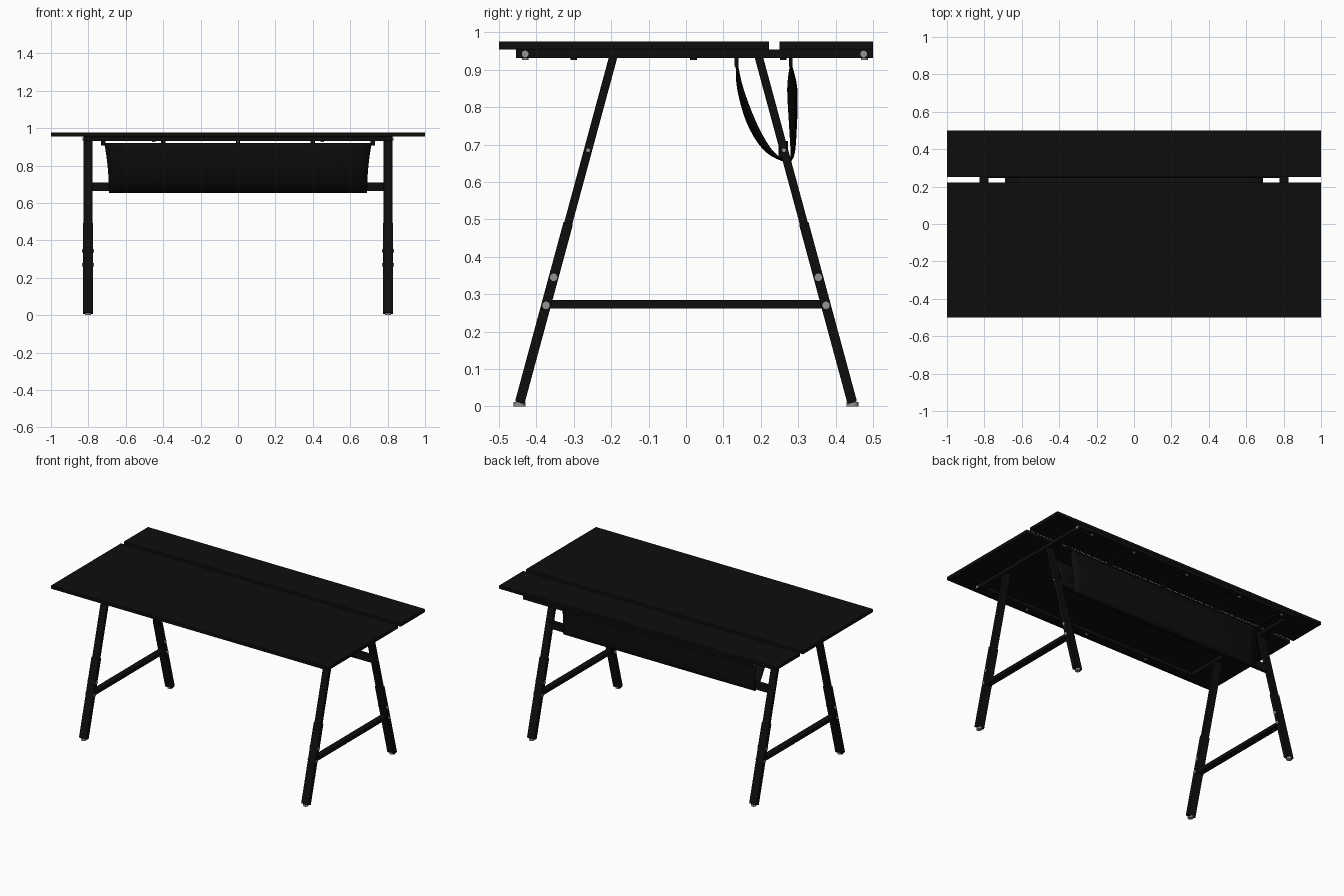
import bpy, bmesh, math
from mathutils import Vector, Matrix

cube = bpy.data.objects.get("Cube")
if cube:
    bpy.data.objects.remove(cube, do_unlink=True)


def material(name, value, rough):
    m = bpy.data.materials.new(name)
    m.use_nodes = True
    colour = (value, value, value, 1)
    m.diffuse_color = colour
    node = next(n for n in m.node_tree.nodes if n.type == 'BSDF_PRINCIPLED')
    node.inputs["Base Color"].default_value = colour
    node.inputs["Roughness"].default_value = rough
    return m


BLACK = material("black", 0.004, 0.6)
STEEL = material("steel grey", 0.3, 0.4)


def finish(name, bm, mat, smooth=False):
    mesh = bpy.data.meshes.new(name)
    bm.to_mesh(mesh)
    bm.free()
    mesh.materials.append(mat)
    ob = bpy.data.objects.new(name, mesh)
    bpy.context.collection.objects.link(ob)
    if smooth:
        for p in mesh.polygons:
            p.use_smooth = True
    return ob


def box(name, lo, hi, mat=BLACK, bevel=0.002):
    lo, hi = Vector(lo), Vector(hi)
    bm = bmesh.new()
    bmesh.ops.create_cube(bm, size=1, matrix=Matrix.Translation((lo + hi) / 2)
                          @ Matrix.Diagonal((*(hi - lo), 1)))
    ob = finish(name, bm, mat)
    if bevel:
        mod = ob.modifiers.new("soft edges", 'BEVEL')
        mod.width = bevel
        mod.segments = 2
    return ob


def beam(name, a, b, width, depth):
    """Rectangular tube leaning in the YZ plane."""
    a, b = Vector(a), Vector(b)
    ob = box(name, (-width / 2, -depth / 2, -(b - a).length / 2),
             (width / 2, depth / 2, (b - a).length / 2))
    ob.location = (a + b) / 2
    ob.rotation_euler.x = -math.atan2(b.y - a.y, b.z - a.z)
    return ob


def disc(name, centre, radius, height, axis, mat):
    bm = bmesh.new()
    turn = Matrix.Rotation(math.pi / 2, 4, 'Y') if axis == 'X' else Matrix()
    bmesh.ops.create_cone(bm, cap_ends=True, segments=20, radius1=radius, radius2=radius,
                          depth=height, matrix=Matrix.Translation(centre) @ turn)
    return finish(name, bm, mat)


# Worktop and rear shelf strip
box("main_tabletop", (-1, -0.5, 0.954), (1, 0.222, 0.976))
box("rear_tabletop", (-1, 0.25, 0.954), (1, 0.5, 0.976))

# Rails below the tops
box("front_rail", (-0.825, -0.455, 0.931), (0.825, -0.405, 0.954))
box("rear_rail", (-0.825, 0.45, 0.931), (0.825, 0.5, 0.954))
for x in (-0.72, -0.4, 0, 0.4, 0.72):
    box("shelf_strap", (x - 0.01, 0.26, 0.945), (x + 0.01, 0.46, 0.954), bevel=0)
    disc("rear_rail_bolt", (x, 0.477, 0.929), 0.009, 0.006, 'Z', STEEL)
    # Hooks that carry the sling
    for y in (0.135, 0.28):
        box("sling_hook", (x - 0.012, y - 0.005, 0.908), (x + 0.012, y + 0.005, 0.954), bevel=0)
for x in (-0.45, 0, 0.45):
    disc("front_rail_bolt", (x, -0.43, 0.929), 0.009, 0.006, 'Z', STEEL)

LEG_TOP, LEG_FOOT = Vector((0, 0.193, 0.94)), Vector((0, 0.445, 0.008))


def on_leg(z):
    return LEG_FOOT.lerp(LEG_TOP, (z - LEG_FOOT.z) / (LEG_TOP.z - LEG_FOOT.z))


# Two trestles
for sx, side in ((1, "left"), (-1, "right")):
    x = sx * 0.802
    box(side + "_side_rail", (x - 0.025, -0.455, 0.931), (x + 0.025, 0.5, 0.954))
    for y in (-0.3, 0.02, 0.26):
        disc(side + "_side_rail_bolt", (x, y, 0.929), 0.009, 0.006, 'Z', BLACK)
    for y in (-0.43, 0.475):
        disc(side + "_rail_end_bolt", (x + sx * 0.026, y, 0.942), 0.009, 0.005, 'X', STEEL)
    box(side + "_stretcher", (x - 0.02, -0.37, 0.261), (x + 0.02, 0.37, 0.284))
    for sy, end in ((1, "rear"), (-1, "front")):
        def place(z):
            p = on_leg(z)
            return Vector((x, sy * p.y, z))
        name = f"{side}_{end}_"
        beam(name + "upper_leg", place(0.3), place(0.94), 0.046, 0.022)
        beam(name + "lower_leg", place(0.01), place(0.49), 0.054, 0.026)
        foot = place(0.008)
        disc(name + "foot", (x, foot.y, 0.006), 0.016, 0.012, 'Z', STEEL)
        for z in (0.27, 0.345):
            for d in (-1, 1):
                p = place(z)
                disc(name + "leg_bolt", (x + d * 0.0285, p.y, z), 0.01, 0.005, 'X', STEEL)
        p = place(0.685)
        disc(name + "bar_bolt", (x + sx * 0.0235, p.y, p.z), 0.005, 0.003, 'X', STEEL)

# Crossbar lying in the sling
box("rear_crossbar", (-0.8, 0.247, 0.663), (0.8, 0.273, 0.71))

# Hanging fabric sling: one cross-section at the ends blends to a fuller one mid-way
END = [(0.136, 0.92), (0.152, 0.85), (0.186, 0.76), (0.225, 0.69), (0.262, 0.658),
       (0.28, 0.665), (0.277, 0.75), (0.272, 0.85), (0.28, 0.92)]
MID = [(0.134, 0.92), (0.138, 0.85), (0.163, 0.76), (0.205, 0.69), (0.255, 0.658),
       (0.286, 0.665), (0.295, 0.75), (0.296, 0.85), (0.28, 0.92)]


def spline(points, steps=4):
    pts = [Vector(p) for p in points]
    pts = [2 * pts[0] - pts[1]] + pts + [2 * pts[-1] - pts[-2]]
    out = []
    for a, b, c, d in zip(pts, pts[1:], pts[2:], pts[3:]):
        for i in range(steps):
            t = i / steps
            out.append(b + (c - a) * t / 2 + (2 * a - 5 * b + 4 * c - d) * t * t / 2
                       + (3 * b - a - 3 * c + d) * t ** 3 / 2)
    return out + [pts[-2]]


bm = bmesh.new()
rows = []
columns = 24
for e, m in zip(spline(END), spline(MID)):
    row = []
    for i in range(columns + 1):
        t = 2 * i / columns - 1
        p = e.lerp(m, 1 - t ** 4)
        rise = (p.y - 0.658) / 0.262
        row.append(bm.verts.new((t * (0.69 + 0.025 * max(rise, 0) ** 2), p.x, p.y)))
    rows.append(row)
for r0, r1 in zip(rows, rows[1:]):
    for i in range(columns):
        bm.faces.new((r0[i], r0[i + 1], r1[i + 1], r1[i]))
sling = finish("fabric_sling", bm, BLACK, smooth=True)
thick = sling.modifiers.new("thickness", 'SOLIDIFY')
thick.thickness = 0.003
thick.offset = 0
